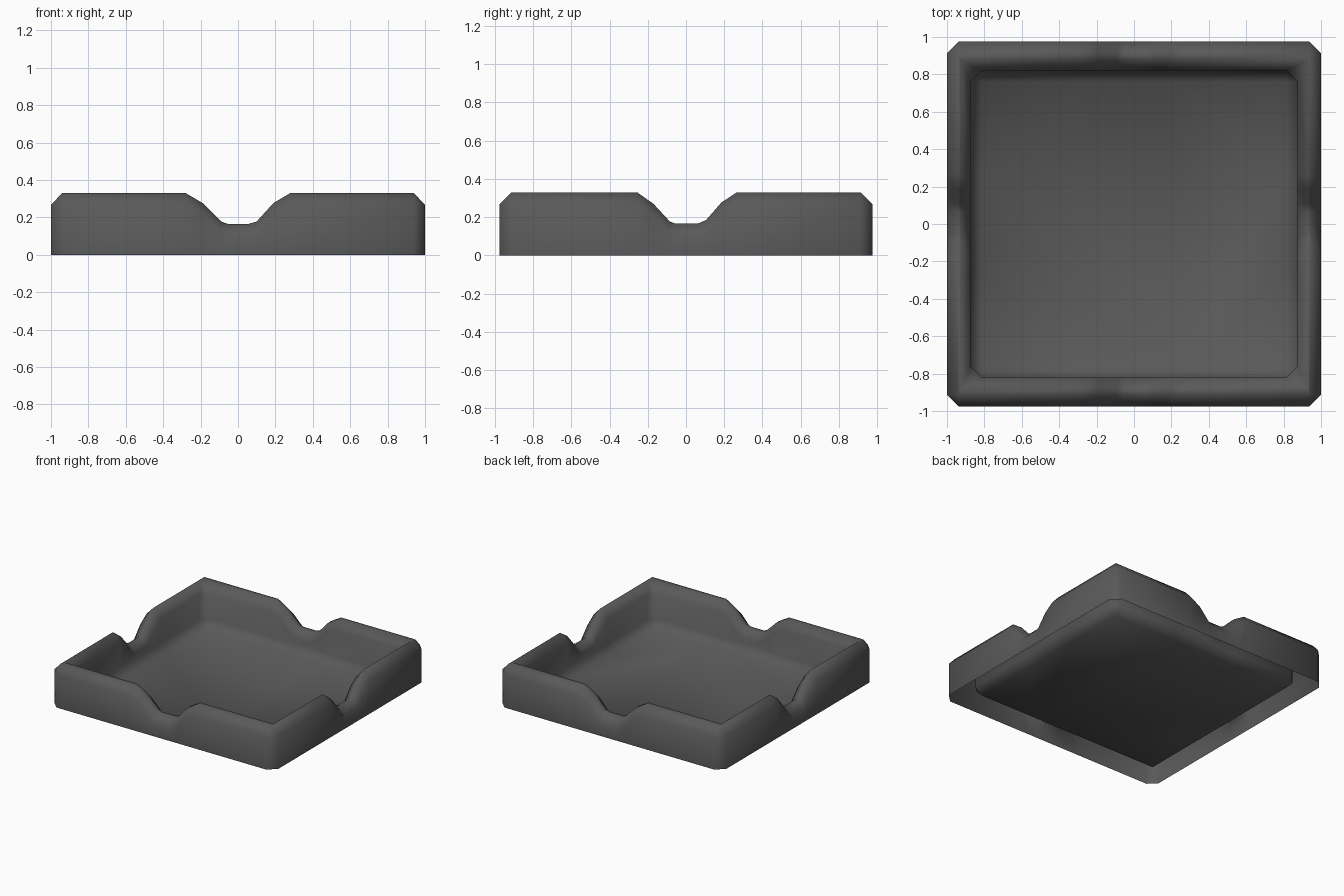
import bpy, bmesh

if "Cube" in bpy.data.objects:
    bpy.data.objects.remove(bpy.data.objects["Cube"])

# Notch profiles: distance from middle of side -> rim height
NOTCH_X = [(-0.28, 0.33), (-0.19, 0.277), (-0.09, 0.178), (-0.055, 0.165),
           (0.055, 0.165), (0.1, 0.178), (0.19, 0.277), (0.28, 0.33)]
NOTCH_Y = [(-0.255, 0.33), (-0.17, 0.27), (-0.085, 0.178), (-0.06, 0.168),
           (0.065, 0.168), (0.105, 0.185), (0.185, 0.277), (0.265, 0.33)]
TOP, BEV = 0.33, 0.063


def ring(bm, hx, hy, cut, height):
    """Rectangle with cut corners and notch columns; height maps rim height to z."""
    verts = []
    flip = [(-t, h) for t, h in reversed(NOTCH_Y)]
    flip_x = [(-t, h) for t, h in reversed(NOTCH_X)]
    sides = [(0, -1, hx, hy, NOTCH_X), (1, 0, hy, hx, NOTCH_Y),
             (0, 1, hx, hy, flip_x), (-1, 0, hy, hx, flip)]
    for nx, ny, along, out, notch in sides:
        pts = [(-along + cut, TOP)] + notch + [(along - cut, TOP)]
        for t, h in pts:
            verts.append(bm.verts.new((nx * out - ny * t, ny * out + nx * t, height(h))))
    return verts


bm = bmesh.new()
IX, IY = 0.875, 0.82
# Open-bottomed shell: outer wall, bevelled rim, inner wall, bevel to the floor
rings = [
    ring(bm, 1.0, 0.975, BEV, lambda h: 0.0),
    ring(bm, 1.0, 0.975, BEV, lambda h: h - BEV),
    ring(bm, 0.94, 0.914, 0.0, lambda h: h),
    ring(bm, IX + 0.055, IY + 0.06, 0.0, lambda h: h),
    ring(bm, IX, IY, 0.06, lambda h: h - BEV),
    ring(bm, IX, IY, 0.06, lambda h: 0.06),
]
for a, b in zip(rings, rings[1:]):
    n = len(a)
    for i in range(n):
        j = (i + 1) % n
        bm.faces.new((a[i], a[j], b[j], b[i]))

# Bevel ring and tray floor
low = ring(bm, IX - 0.06, IY - 0.06, 0.0, lambda h: 0.0)
wall = rings[-1]
for i in range(len(low)):
    j = (i + 1) % len(low)
    bm.faces.new((wall[i], wall[j], low[j], low[i]))
bm.faces.new(low)
bmesh.ops.remove_doubles(bm, verts=bm.verts, dist=0.0005)
bmesh.ops.recalc_face_normals(bm, faces=bm.faces)
floor = max(bm.faces, key=lambda f: f.calc_area())
if floor.normal.z < 0:
    bmesh.ops.reverse_faces(bm, faces=bm.faces)
for f in bm.faces:
    f.smooth = True

mesh = bpy.data.meshes.new("notched_tray")
bm.to_mesh(mesh)
bm.free()
tray = bpy.data.objects.new("notched_tray", mesh)
bpy.context.collection.objects.link(tray)

# Dark grey finish
mat = bpy.data.materials.new("dark_grey")
mat.diffuse_color = (0.1, 0.1, 0.1, 1)
mat.use_nodes = True
mat.node_tree.nodes["Principled BSDF"].inputs["Base Color"].default_value = mat.diffuse_color
mesh.materials.append(mat)
